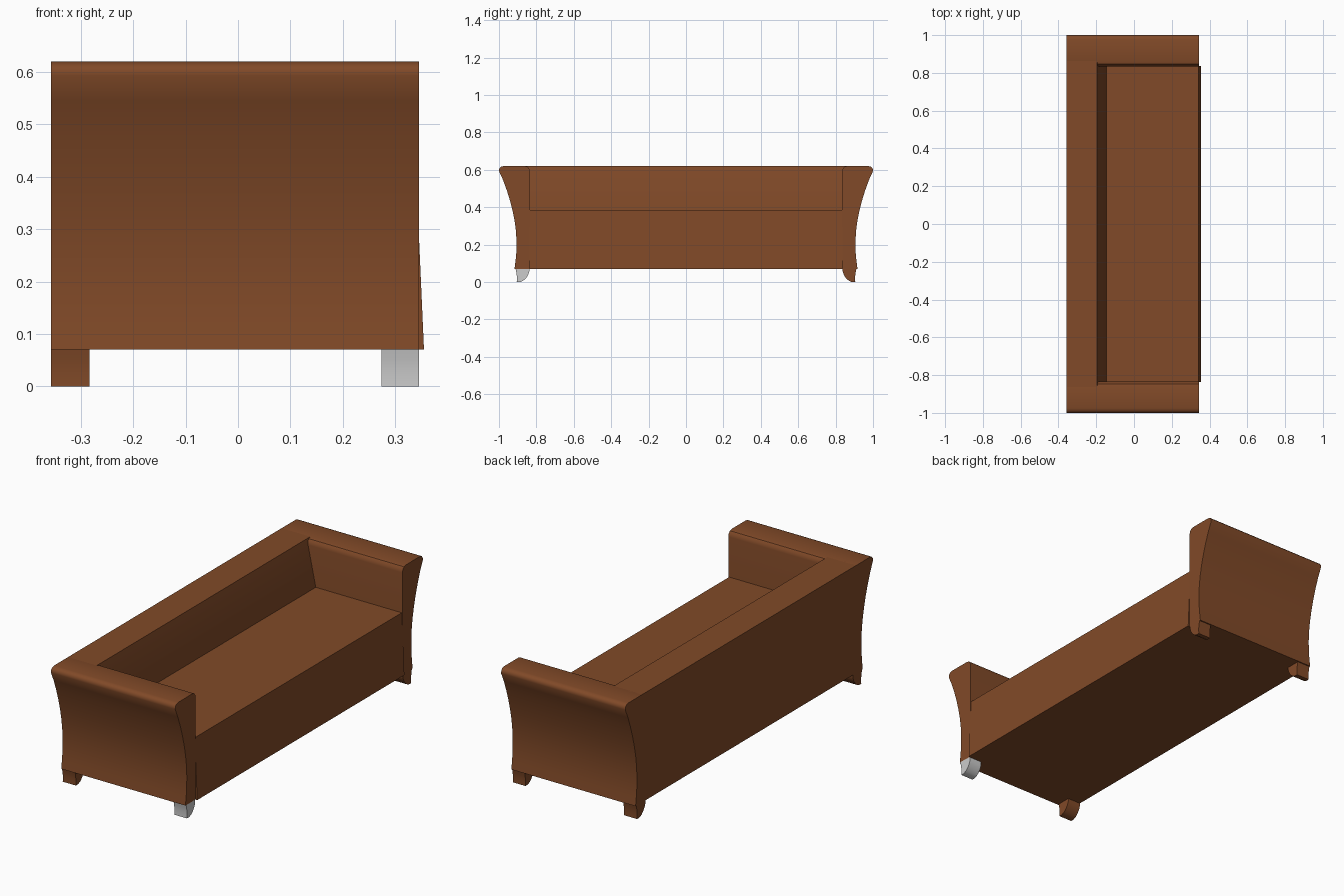
import bpy, bmesh
from math import radians

if "Cube" in bpy.data.objects:
    bpy.data.objects.remove(bpy.data.objects["Cube"])

brown = bpy.data.materials.new("brown_leather")
brown.diffuse_color = (0.22, 0.068, 0.021, 1)
brown.use_nodes = True
brown.node_tree.nodes["Principled BSDF"].inputs["Base Color"].default_value = brown.diffuse_color


def prism(name, profile, lo, hi, axis, mat=brown):
    """Extrude a profile (y,z) along x, or (x,z) along y."""
    bm = bmesh.new()

    def put(p, t):
        return (t, p[0], p[1]) if axis == "x" else (p[0], t, p[1])

    a = [bm.verts.new(put(p, lo)) for p in profile]
    b = [bm.verts.new(put(p, hi)) for p in profile]
    n = len(profile)
    bm.faces.new(a)
    bm.faces.new(b[::-1])
    for i in range(n):
        j = (i + 1) % n
        bm.faces.new((a[j], a[i], b[i], b[j]))
    bmesh.ops.recalc_face_normals(bm, faces=bm.faces)
    me = bpy.data.meshes.new(name)
    bm.to_mesh(me)
    bm.free()
    ob = bpy.data.objects.new(name, me)
    bpy.context.collection.objects.link(ob)
    if mat:
        me.materials.append(mat)
    bpy.ops.object.select_all(action="DESELECT")
    ob.select_set(True)
    bpy.context.view_layer.objects.active = ob
    bpy.ops.object.shade_smooth_by_angle(angle=radians(35))
    return ob


BACK, FRONT = -0.357, 0.345

# Flared arm section, from inner bottom over the rolled top to outer bottom
arm = [(0.835, 0.07), (0.835, 0.59), (0.838, 0.605), (0.847, 0.616), (0.862, 0.62),
       (0.975, 0.62), (0.99, 0.616), (0.998, 0.607), (1.0, 0.593),
       (0.978, 0.545), (0.958, 0.49), (0.941, 0.435), (0.927, 0.38), (0.916, 0.325),
       (0.909, 0.27), (0.906, 0.215), (0.907, 0.16), (0.911, 0.115), (0.917, 0.07)]

# Curved foot section
leg = [(0.838, 0.075), (0.838, 0.055), (0.844, 0.038), (0.855, 0.021), (0.869, 0.008),
       (0.886, 0.0), (0.905, 0.0), (0.904, 0.03), (0.908, 0.055), (0.912, 0.075)]

for side, s in (("left", -1), ("right", 1)):
    prism(side + "_arm", [(s * y, z) for y, z in arm], BACK, FRONT, "x")
    foot = [(s * y, z) for y, z in leg]
    prism(side + "_back_leg", foot, BACK, -0.283, "x")
    # one front foot is left uncoloured
    prism(side + "_front_leg", foot, 0.274, FRONT, "x", None if s < 0 else brown)

# Seat base with slightly raked front
prism("seat", [(-0.3, 0.07), (0.355, 0.07), (0.341, 0.385), (-0.3, 0.385)], -0.836, 0.836, "y")

# Backrest with sloping inner face
prism("backrest", [(BACK, 0.07), (-0.145, 0.07), (-0.145, 0.385), (-0.195, 0.62), (BACK, 0.62)],
      -0.87, 0.87, "y")
